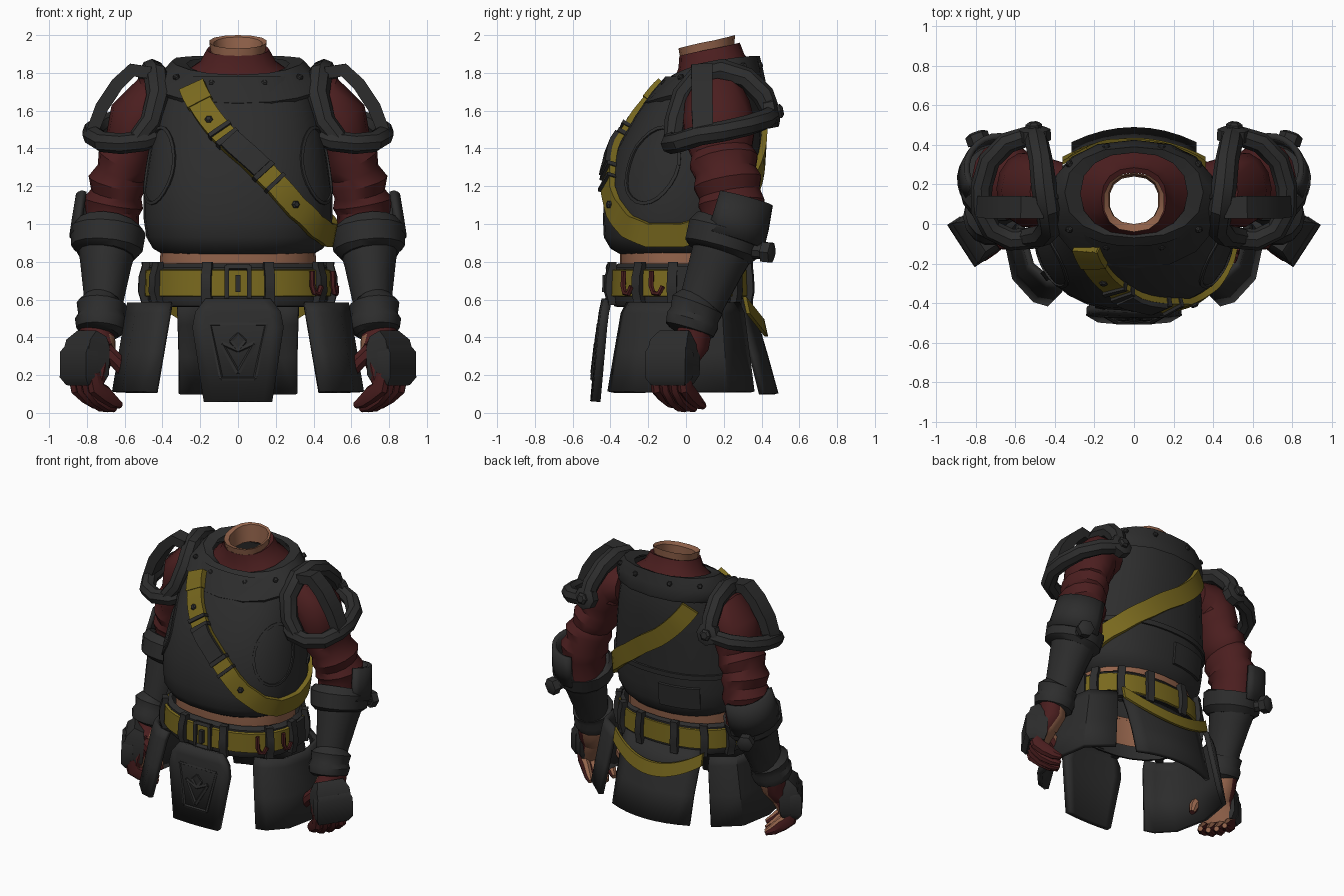
import bpy, bmesh, math
from mathutils import Vector as V, Matrix

if "Cube" in bpy.data.objects:
    bpy.data.objects.remove(bpy.data.objects["Cube"])

def material(name, rgb):
    m = bpy.data.materials.new(name)
    m.diffuse_color = (*rgb, 1)
    m.use_nodes = True
    m.node_tree.nodes["Principled BSDF"].inputs["Base Color"].default_value = m.diffuse_color
    return m

DARK = material("dark_leather", (0.026, 0.026, 0.026))
RED = material("red_cloth", (0.07, 0.013, 0.0135))
YELLOW = material("yellow_strap", (0.19, 0.14, 0.013))
SKIN = material("skin", (0.29, 0.125, 0.07))

def mesh(name, verts, faces, mat, both=False, solid=0):
    """Make an object, or a mirrored pair of them."""
    out = []
    for s in ((1, -1) if both else (1,)):
        me = bpy.data.meshes.new(name)
        me.from_pydata([(v[0] * s, v[1], v[2]) for v in verts], [], faces)
        bm = bmesh.new()
        bm.from_mesh(me)
        bmesh.ops.recalc_face_normals(bm, faces=bm.faces)
        bm.to_mesh(me)
        bm.free()
        me.materials.append(mat)
        label = name if not both else ("right_" if s > 0 else "left_") + name
        ob = bpy.data.objects.new(label, me)
        bpy.context.collection.objects.link(ob)
        if solid:
            mod = ob.modifiers.new("thickness", 'SOLIDIFY')
            mod.thickness, mod.offset = solid, 0
        bpy.ops.object.select_all(action='DESELECT')
        ob.select_set(True)
        bpy.context.view_layer.objects.active = ob
        bpy.ops.object.shade_smooth_by_angle(angle=math.radians(35))
        out.append(ob)
    return out

def loft(name, rows, mat, closed=True, cap=False, both=False, solid=0):
    n = len(rows[0])
    faces = []
    for i in range(len(rows) - 1):
        for j in range(n if closed else n - 1):
            k = (j + 1) % n
            faces.append((i*n + j, i*n + k, i*n + n + k, i*n + n + j))
    if cap:
        faces += [tuple(range(n)), tuple(range((len(rows) - 1) * n, len(rows) * n))]
    return mesh(name, [p for r in rows for p in r], faces, mat, both, solid)

def tube(name, pts, mat, n=10, ref=(0, 1, 0), arc=None, both=True, phase=0, solid=0):
    """Sweep an ellipse along points (x, y, z, radius[, second radius])."""
    c = [V(p[:3]) for p in pts]
    rows = []
    for i, p in enumerate(pts):
        t = (c[min(i + 1, len(c) - 1)] - c[max(i - 1, 0)]).normalized()
        u = t.cross(V(ref)).normalized()
        v = u.cross(t)
        a0, a1 = arc or (phase, phase + math.tau)
        angs = [a0 + (a1 - a0) * k / n for k in range(n + (1 if arc else 0))]
        rows.append([c[i] + u * p[3] * math.cos(a) + v * p[-1] * math.sin(a) for a in angs])
    return loft(name, rows, mat, not arc, not arc, both, solid)

def stud(name, loc, d, r, h, mat=DARK, n=6, both=False):
    loc, d = V(loc), V(d).normalized()
    ref = (0, 0, 1) if abs(d.z) < 0.8 else (1, 0, 0)
    tube(name, [(*(loc - d * h), r), (*(loc + d * h * .6), r), (*(loc + d * h), r * .6)], mat, n, ref, both=both)

def oval(rx, yf, yb, a, z, off=0.0):
    e = lambda w: math.copysign(abs(w) ** .88, w)
    return V(((rx + off) * e(math.sin(a)), (yf + yb) / 2 - ((yb - yf) / 2 + off) * e(math.cos(a)), z))

def surf(prof, a, z, off=0.0):
    """Point on a rounded body; angle 0 is the front; prof rows are z, half width, front y, back y."""
    i = max([0] + [k for k in range(len(prof) - 1) if prof[k][0] <= z])
    p, q = prof[i], prof[i + 1]
    f = min(max((z - p[0]) / (q[0] - p[0]), 0), 1)
    return oval(*(p[k] + (q[k] - p[k]) * f for k in (1, 2, 3)), a, z, off)

def normal(prof, a, z):
    d = surf(prof, a + .03, z) - surf(prof, a - .03, z)
    return d.cross(surf(prof, a, z + .02) - surf(prof, a, z - .02)).normalized()

def sway(a, tilt, lift):
    return lift * math.sin(a) ** 2 - tilt * math.cos(a)

def ring(prof, n, tilt=0, lift=0):
    angs = [math.tau * k / n for k in range(n)]
    return [[oval(*r[1:], a, r[0] + sway(a, tilt, lift)) for a in angs] for r in prof]

def band(name, prof, path, w, t, mat, lift=0.0):
    """Flat strip laid over a body along (angle, z) points."""
    c = [surf(prof, *p) for p in path]
    rows = []
    for i, p in enumerate(path):
        nrm = normal(prof, *p)
        tan = c[min(i + 1, len(c) - 1)] - c[max(i - 1, 0)]
        s = tan.cross(nrm).normalized() * w
        lo, hi = c[i] + nrm * (lift - .01), c[i] + nrm * (lift + t)
        rows.append([lo - s, lo + s, hi + s, hi - s])
    loft(name, rows, mat, cap=True)

def resample(path, t0, t1, n):
    out = []
    for k in range(n + 1):
        t = t0 + (t1 - t0) * k / n
        i = min(int(t), len(path) - 2)
        out.append(tuple(x + (y - x) * (t - i) for x, y in zip(path[i], path[i + 1])))
    return out

# Breastplate
BODY = [(.835, .39, -.34, .31), (.87, .45, -.40, .34), (.93, .485, -.435, .36), (1.03, .50, -.44, .37),
        (1.18, .50, -.43, .38), (1.4, .465, -.365, .395), (1.57, .43, -.27, .405), (1.70, .39, -.18, .40),
        (1.78, .36, -.11, .385)]
loft("breastplate", ring(BODY, 28), DARK)

# Collar with rivets, shirt neck and neck
COLLAR = [(1.67, .41, -.215, .42), (1.69, .425, -.225, .425), (1.76, .42, -.16, .41), (1.84, .35, -.07, .39),
          (1.825, .27, -.05, .36)]
loft("collar_plate", ring(COLLAR, 16, .05, .025), DARK)
for k in range(10):
    a = math.tau * (k + .5) / 10
    p = surf(COLLAR, a, 1.79) + V((0, 0, sway(a, .05, .025)))
    stud("collar_rivet", p, normal(COLLAR, a, 1.79), .018, .014)
loft("shirt_neck", ring([(1.75, .32, -.08, .39), (1.82, .26, -.055, .35), (1.86, .20, -.04, .31),
                         (1.925, .165, -.035, .285), (1.915, .14, -.01, .26)], 16, .035), RED)
loft("neck", ring([(1.84, .14, -.01, .25), (1.91, .145, -.03, .255), (1.965, .155, -.04, .26),
                   (1.955, .13, 0, .25), (1.83, .125, 0, .24)], 14, .035), SKIN)

# Side rings and back panels of the breastplate
for s in (1, -1):
    path = []
    for k in range(25):
        b = math.tau * k / 24
        path.append((s * (1.12 + .38 * math.cos(b)), 1.31 + .2 * math.sin(b)))
    band("side_ring", BODY, path, .009, .008, DARK)
band("back_plate_rim", BODY, [(1.9 + k * .124, 1.16) for k in range(21)], .018, .012, DARK)
band("back_pocket", BODY, [(3.2 + k * .1, 1.0) for k in range(7)], .08, .015, DARK)

# Diagonal strap with buckle, clasps and studs
STRAP = [(-.62, 1.72), (-.3, 1.555), (0, 1.395), (.3, 1.235), (.6, 1.085), (.9, .99), (1.2, .945), (1.6, .945),
         (2.0, 1.0), (2.4, 1.11), (2.8, 1.25), (3.14, 1.39), (3.5, 1.54), (3.85, 1.68)]
band("diagonal_strap", BODY, resample(STRAP, 0, 13, 52), .062, .022, YELLOW, .008)
for name, a, b, w, t, m in (("strap_clasp", 1.38, 1.48, .068, .045, DARK), ("strap_clasp", 1.64, 1.76, .068, .045, DARK),
                            ("strap_buckle", 1.76, 2.7, .06, .055, DARK), ("strap_clasp", 2.7, 2.82, .068, .045, DARK),
                            ("strap_clasp", 3.1, 3.2, .068, .045, DARK), ("strap_tip", 0, .55, .07, .035, YELLOW)):
    band(name, BODY, resample(STRAP, a, b, 4), w, t, m)
for t in (1.03, 3.88):
    p = resample(STRAP, t, t, 1)[0]
    stud("strap_stud", surf(BODY, *p, .025), normal(BODY, *p), .022, .02)

# Waist, hip base and belt
loft("waist", ring([(.64, .41, -.34, .28), (.7, .42, -.35, .29), (.86, .41, -.35, .30)], 24), SKIN)
HIP = [(.56, .44, -.36, .30), (.565, .465, -.38, .315), (.60, .485, -.395, .325), (.77, .48, -.39, .325),
       (.79, .45, -.36, .31)]
loft("hip_base", ring(HIP, 24), DARK)
BELT = [(.615, .485, -.40, .33), (.62, .50, -.415, .34), (.755, .495, -.41, .335), (.76, .48, -.395, .33)]
loft("belt", ring(BELT, 28), YELLOW)
for a in (.29, 1.02, 1.5, 2.0, 2.45, 2.9):
    for s in (1, -1):
        band("belt_loop", BELT, [(s * a, z) for z in (.57, .60, .64, .72, .77, .80)], .026, .03, DARK)
for s in (1, -1):
    band("belt_side_plate", BELT, [(s * (1.5 + k * .08), .69) for k in range(5)], .085, .014, DARK)
for a, w, z0, z1 in ((-.09, .012, .60, .77), (.09, .012, .60, .77), (0, .014, .64, .73)):
    band("belt_buckle", BELT, [(a, z0), (a, z1)], w, .03, DARK)
for z in (.605, .765):
    band("belt_buckle_bar", BELT, [(-.1, z), (0, z), (.1, z)], .012, .03, DARK)
for a in (.80, 1.25):
    pts = [surf(BELT, a + da, z, .03) for da, z in ((0, .75), (0, .67), (.03, .635), (.1, .63), (.15, .67))]
    tube("belt_hook", [(*p, .015) for p in pts], RED, 6, ref=(.6, -.4, .1), both=False)

# Drooping strap behind the hips
rows = []
for k in range(17):
    u = -1 + k / 8
    p = V((.36 * u, .32 + .095 * (1 - u * u), .45 + .12 * u * u))
    rows.append([p + V((0, dy, dz)) for dy, dz in ((0, -.045), (.02, -.045), (.0, .045), (-.02, .045))])
loft("hanging_strap", rows, YELLOW, cap=True)

# Skirt flaps
def flap(name, rows, thick):
    us = [k / 4 - 1 for k in range(9)]
    loft(name, [[(hw * u, y + b * (1 - u * u), z) for u in us] for z, hw, y, b in rows], DARK, closed=False, solid=thick)

flap("front_flap", [(.60, .17, -.415, -.01), (.53, .225, -.43, -.01), (.45, .24, -.44, -.01), (.06, .18, -.475, -.01)], .045)
flap("back_flap", [(.60, .32, .25, .07), (.47, .315, .30, .07), (.30, .31, .35, .07), (.10, .31, .40, .075)], .03)
top = [(.35, -.32), (.43, -.30), (.52, -.22), (.57, -.03), (.53, .18), (.38, .29)]
low = [(.43, -.40), (.50, -.38), (.60, -.27), (.65, -.03), (.61, .21), (.45, .35)]
rows = []
for f in (0, .12, .55, 1):
    z = .58 - .47 * f
    inset = .94 if f == 0 else 1
    rows.append([(a[0] + (b[0] - a[0]) * f, (a[1] + (b[1] - a[1]) * f) * inset, z) for a, b in zip(top, low)])
loft("hip_flap", rows, DARK, closed=False, both=True, solid=.035)

# Raised border and plain triangle ornament on the front flap
def rim(name, pts, r):
    pts = [(x, -.415 - .118 * (.6 - z) - .032, z) for x, z in pts]
    for a, b in zip(pts, pts[1:]):
        tube(name, [(*a, r), (*b, r)], DARK, 5, both=False)
rim("flap_border", [(-.15, .47), (-.09, .18), (.09, .18), (.15, .47), (-.15, .47)], .011)
rim("flap_triangle", [(-.09, .37), (0, .21), (.09, .37), (0, .33), (-.09, .37)], .014)
rim("flap_diamond", [(0, .33), (-.04, .38), (0, .42), (.04, .38), (0, .33)], .012)

# Wrinkled sleeves
tube("sleeve", [(.36, .165, 1.62, .13, .15), (.46, .165, 1.62, .165, .175), (.525, .17, 1.55, .165, .19),
                (.555, .18, 1.45, .145, .185), (.57, .19, 1.38, .13, .165), (.60, .20, 1.33, .15, .185),
                (.62, .21, 1.27, .13, .165), (.64, .22, 1.22, .155, .185), (.645, .23, 1.16, .135, .165),
                (.66, .24, 1.11, .16, .18), (.665, .24, 1.05, .14, .16), (.67, .23, .92, .15, .16)], RED, 14)

# Shoulder frames: arch over the shoulder, hoop around the arm, outer bar and bolt
tube("shoulder_arch", [(.55, -.07, 1.43, .05), (.46, -.055, 1.54, .06), (.42, -.01, 1.68, .065), (.435, .08, 1.79, .065),
                       (.455, .19, 1.81, .065), (.47, .32, 1.77, .06), (.49, .41, 1.68, .06), (.50, .45, 1.59, .05)],
     DARK, 8, ref=(1, 0, 0))
tube("shoulder_hoop", [(.42, -.03, 1.47, .045), (.50, -.07, 1.44, .055), (.62, -.08, 1.425, .055), (.72, -.03, 1.435, .055),
                       (.77, .07, 1.47, .055), (.77, .19, 1.49, .055), (.73, .32, 1.52, .055), (.64, .41, 1.55, .055),
                       (.53, .445, 1.575, .05)], DARK, 8, ref=(0, 0, 1))
tube("shoulder_bar", [(.46, .08, 1.80, .045, .075), (.56, .085, 1.815, .05, .08), (.64, .085, 1.74, .05, .08),
                      (.72, .085, 1.62, .05, .08), (.775, .09, 1.48, .045, .075)], DARK, 4, phase=math.pi / 4)
stud("shoulder_bolt", (.50, .455, 1.59), (.05, 1, .2), .08, .035, n=8, both=True)
stud("shoulder_bolt_head", (.505, .485, 1.595), (.05, 1, .2), .042, .03, both=True)

# Forearm guards
tube("forearm_guard", [(.685, .235, .97, .165, .17), (.69, .21, .90, .16, .17), (.70, .16, .78, .135, .15),
                       (.71, .09, .60, .105, .125), (.72, .05, .48, .10, .11)], DARK, 14)
tube("elbow_plate", [(.68, .28, 1.14, .165, .17), (.69, .25, 1.02, .175, .18), (.70, .22, .92, .18, .185)], DARK, 10,
     arc=(-.6, 1.85), solid=.03)
tube("elbow_band", [(.685, .22, .985, .175, .18), (.688, .21, .965, .20, .205), (.695, .185, .87, .19, .20),
                    (.70, .175, .84, .155, .17)], DARK, 14)
stud("elbow_bolt", (.77, .38, .86), (.35, 1, -.1), .045, .07, n=8, both=True)
stud("elbow_bolt_head", (.79, .435, .85), (.35, 1, -.1), .06, .03, n=6, both=True)
tube("wrist_band", [(.715, .07, .585, .105, .12), (.72, .06, .57, .135, .145), (.722, .045, .52, .125, .135),
                    (.724, .035, .49, .14, .145), (.727, .02, .44, .13, .135), (.73, .015, .425, .10, .11)], DARK, 14)

# Gloved hands with bare inner sides, turned slightly outward
def turn(objs, bare=True):
    for ob, s in zip(objs, (1, -1)):
        ob.data.materials.append(SKIN)
        for p in ob.data.polygons:
            if bare and p.normal.x * s < -.45:
                p.material_index = 1
        pivot = Matrix.Translation((.74 * s, -.06, 0))
        ob.data.transform(pivot @ Matrix.Rotation(-s * math.radians(33), 4, 'Z') @ pivot.inverted())

turn(tube("glove_cuff", [(.69, .04, .46, .09, .09), (.69, .02, .38, .09, .10), (.73, -.03, .31, .085, .115)], RED, 12))
turn(tube("hand", [(.72, -.02, .36, .08, .10), (.745, -.035, .29, .085, .115), (.77, -.04, .22, .075, .12),
                   (.785, -.04, .14, .05, .11)], RED, 12))
for y, tip in ((-.125, .02), (-.07, .0), (-.012, .0), (.045, .015)):
    turn(tube("finger", [(.815, y, .21, .045, .036), (.795, y, .13, .05, .036), (.745, y, .08 + tip, .048, .034),
                         (.685, y + .005, .04 + tip, .036, .03), (.635, y + .01, .02 + tip, .018)], RED, 8))
turn(tube("thumb", [(.72, -.10, .33, .045), (.67, -.14, .27, .042), (.63, -.16, .21, .036), (.61, -.165, .16, .02)],
          RED, 8))

# Knuckle guards
turn(tube("hand_guard", [(.76, -.03, .42, .05, .13), (.785, -.03, .37, .09, .165), (.80, -.03, .29, .10, .175),
                         (.805, -.03, .20, .10, .175), (.80, -.03, .15, .07, .14)], DARK, 4, phase=math.pi / 4), False)
turn(tube("knuckle_plate", [(.83, -.03, .345, .04, .16), (.84, -.03, .32, .055, .18), (.842, -.03, .19, .055, .18),
                            (.83, -.03, .155, .035, .15)], DARK, 4, phase=math.pi / 4), False)
